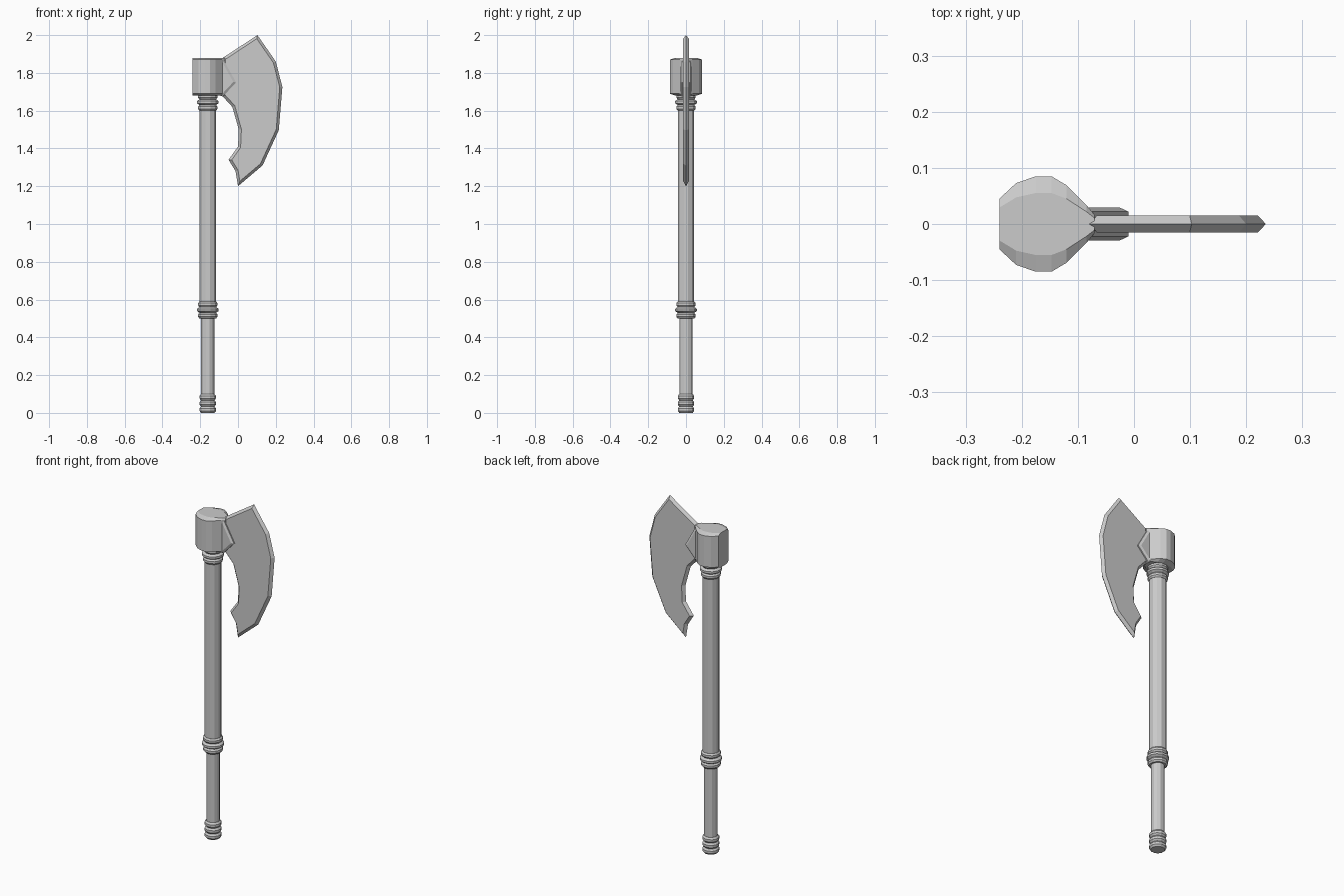
import bpy, bmesh
from math import sin, cos, pi
from mathutils import Vector

if "Cube" in bpy.data.objects:
    bpy.data.objects.remove(bpy.data.objects["Cube"])

AX = -0.16  # x of the shaft axis


def make(name, verts, faces):
    me = bpy.data.meshes.new(name)
    me.from_pydata(verts, [], faces)
    bm = bmesh.new()
    bm.from_mesh(me)
    bmesh.ops.recalc_face_normals(bm, faces=bm.faces)
    bm.to_mesh(me)
    bm.free()
    ob = bpy.data.objects.new(name, me)
    bpy.context.collection.objects.link(ob)
    return ob


def loft(name, loops):
    """Skin equal-length closed loops and cap both ends."""
    n = len(loops[0])
    verts = [v for lp in loops for v in lp]
    faces = [(k*n + i, k*n + (i+1) % n, (k+1)*n + (i+1) % n, (k+1)*n + i)
             for k in range(len(loops)-1) for i in range(n)]
    faces += [tuple(range(n)), tuple(range(len(verts)-n, len(verts)))]
    return make(name, verts, faces)


def lathe(name, profile, n=12):
    return loft(name, [[(AX + r*cos(2*pi*(i+.5)/n), r*sin(2*pi*(i+.5)/n), z)
                        for i in range(n)] for r, z in profile])


def inset(pts, d):
    """Mitred inward offset of a clockwise outline."""
    out = []
    for i, p in enumerate(pts):
        a, p, b = Vector(pts[i-1]), Vector(p), Vector(pts[(i+1) % len(pts)])
        e, f = (p-a).normalized(), (b-p).normalized()
        n1, n2 = Vector((e.y, -e.x)), Vector((f.y, -f.x))
        out.append(p + (n1+n2) * (d / max(1 + n1.dot(n2), .4)))
    return out


def rings(name, z0, h, radii, groove):
    """Three stacked rounded bands."""
    prof, s = [], h/3
    for k, r in enumerate(radii):
        z = z0 + k*s
        prof += [(groove, z), (r, z + s*.3), (r, z + s*.7)]
    lathe(name, prof + [(groove, z0 + h)])


# Shaft and grip
lathe("grip", [(.036, .08), (.036, .52)])
lathe("shaft", [(.045, .57), (.045, 1.62)])

# Banded collars and pommel
rings("pommel", 0, .1, (.045, .045, .045), .037)
rings("middle_collar", .5, .09, (.053, .059, .053), .046)
rings("upper_collar", 1.6, .09, (.053, .059, .053), .046)

# Head socket with chamfered ends
half = [(-.24, .045), (-.21, .073), (-.175, .085), (-.147, .085),
        (-.12, .069), (-.085, .034), (-.07, .016)]
outline = half + [(x, -y) for x, y in reversed(half)]
loft("head_socket", [[(x, y*s, z) for x, y in outline]
                     for s, z in ((.65, 1.68), (1, 1.69), (1, 1.87), (.65, 1.88))])

# Blade: sharp rim at the centre plane, flat cheeks
blade = [(-.08, 1.88), (.103, 2), (.2, 1.86), (.235, 1.725), (.216, 1.497),
         (.13, 1.31), (0, 1.2), (-.013, 1.28), (-.05, 1.34), (0, 1.41),
         (.004, 1.5), (-.03, 1.62), (-.085, 1.68)]
cheek = inset(blade, .014)
loft("blade", [[(x, y, z) for x, z in p]
               for p, y in ((cheek, -.015), (blade, 0), (cheek, .015))])

# Wedge joining blade and socket
wedge = [(-.13, 1.875), (-.08, 1.875), (-.01, 1.75), (-.08, 1.675), (-.13, 1.69)]
top = inset(wedge, .012)
loft("blade_wedge", [[(x, y, z) for x, z in p] for p, y in
                     ((top, -.029), (wedge, -.022), (wedge, .022), (top, .029))])
